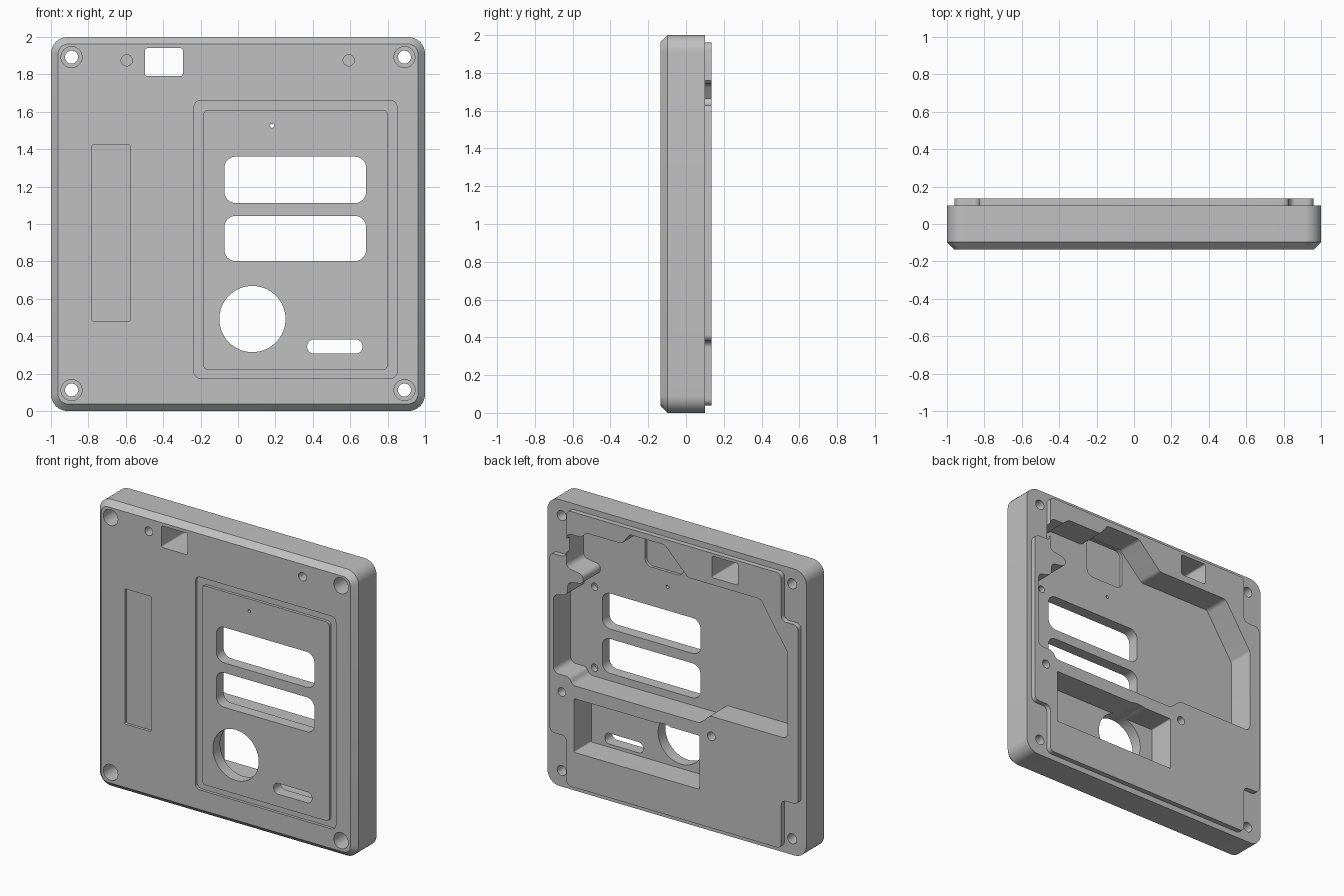
import bpy, bmesh, math
from mathutils import Vector

if "Cube" in bpy.data.objects:
    bpy.data.objects.remove(bpy.data.objects["Cube"])

FRONT, BACK, RIM, FLOOR = -0.135, 0.135, 0.10, -0.055

grey = bpy.data.materials.new("plain_grey")
grey.diffuse_color = (0.53, 0.53, 0.53, 1)
grey.use_nodes = True
grey.node_tree.nodes["Principled BSDF"].inputs["Base Color"].default_value = grey.diffuse_color


def rounded(points, radius, seg=8):
    """Outline in x,z with every corner replaced by an arc."""
    pts = [Vector(p) for p in points]
    out = []
    for i, p in enumerate(pts):
        a, b = pts[i - 1] - p, pts[(i + 1) % len(pts)] - p
        half = a.angle(b) / 2
        reach = min(radius / math.tan(half), 0.45 * min(a.length, b.length))
        r = reach * math.tan(half)
        a.normalize()
        b.normalize()
        centre = p + (a + b).normalized() * (r / math.sin(half))
        s, e = p + a * reach - centre, p + b * reach - centre
        a0 = math.atan2(s.y, s.x)
        sweep = (math.atan2(e.y, e.x) - a0 + math.pi) % (2 * math.pi) - math.pi
        for k in range(seg + 1):
            t = a0 + sweep * k / seg
            out.append((centre.x + r * math.cos(t), centre.y + r * math.sin(t)))
    return out


def box(x0, x1, z0, z1, radius):
    return rounded([(x0, z0), (x1, z0), (x1, z1), (x0, z1)], radius)


def circle(x, z, r, n=40):
    return [(x + r * math.cos(2 * math.pi * k / n),
             z + r * math.sin(2 * math.pi * k / n)) for k in range(n)]


def loft(name, layers):
    """Solid through matching outlines, each given as (y, outline)."""
    bm = bmesh.new()
    rings = [[bm.verts.new((x, y, z)) for x, z in o] for y, o in layers]
    for lo, hi in zip(rings, rings[1:]):
        for i in range(len(lo)):
            j = (i + 1) % len(lo)
            bm.faces.new((lo[i], lo[j], hi[j], hi[i]))
    bm.faces.new(rings[0])
    bm.faces.new(rings[-1])
    bmesh.ops.recalc_face_normals(bm, faces=bm.faces)
    me = bpy.data.meshes.new(name)
    bm.to_mesh(me)
    bm.free()
    me.materials.append(grey)
    ob = bpy.data.objects.new(name, me)
    bpy.context.collection.objects.link(ob)
    return ob


def combine(target, tool, operation="DIFFERENCE"):
    mod = target.modifiers.new("combine", "BOOLEAN")
    mod.operation, mod.solver, mod.object = operation, "EXACT", tool
    bpy.context.view_layer.objects.active = target
    bpy.ops.object.modifier_apply(modifier=mod.name)
    bpy.data.objects.remove(tool, do_unlink=True)


def cut(outline, y0, y1):
    combine(housing, loft("cutter", [(y0, outline), (y1, outline)]))


# Housing with chamfered front edge
full = box(-1, 1, 0, 2, 0.09)
housing = loft("housing", [(FRONT, box(-0.962, 0.962, 0.038, 1.962, 0.052)),
                           (FRONT + 0.038, full), (RIM, full)])

# Raised back lip, notched around the corner screws
w, n, lo, hi = 0.96, 0.83, 0.38, 1.63
lip = rounded([(-n, 0.04), (n, 0.04), (n, lo), (w, lo), (w, hi), (n, hi),
               (n, 1.96), (-n, 1.96), (-n, hi), (-w, hi), (-w, lo), (-n, lo)], 0.035)
combine(housing, loft("lip", [(0.0, lip), (BACK, lip)]), "UNION")

# Main back cavity with its stepped walls
cavity = rounded([(-0.88, 0.82), (-0.28, 0.82), (-0.2, 0.75), (0.78, 0.75),
                  (0.81, 0.80), (0.93, 0.80), (0.93, 1.34), (0.82, 1.37),
                  (0.82, 1.46), (0.70, 1.48), (0.70, 1.54), (0.83, 1.56),
                  (0.83, 1.80), (0.72, 1.80), (0.67, 1.84), (0.40, 1.84),
                  (0.34, 1.92), (0.07, 1.92), (0.0, 1.85), (-0.11, 1.74),
                  (-0.67, 1.74), (-0.88, 1.42)], 0.04, 6)
cut(cavity, FLOOR, 0.3)
# Shallow rounded pocket in the cavity floor
cut(box(0.055, 0.355, 1.63, 1.915, 0.05), FLOOR - 0.02, 0.05)
# Lower rectangular pocket
cut(box(-0.2, 0.77, 0.285, 0.66, 0.008), FLOOR, 0.3)

# Groove framing the front panel
groove = loft("groove", [(y, box(-0.235, 0.85, 0.175, 1.66, 0.035)) for y in (-0.3, FRONT + 0.02)])
panel = box(-0.185, 0.80, 0.22, 1.61, 0.025)
combine(groove, loft("panel", [(-0.4, panel), (0.0, panel)]))
combine(housing, groove)

# Front label recess
cut(box(-0.78, -0.578, 0.48, 1.424, 0.008), -0.3, FRONT + 0.02)

# Openings through the front
for outline in (box(-0.073, 0.685, 1.112, 1.36, 0.06),
                box(-0.073, 0.685, 0.802, 1.043, 0.06),
                box(0.37, 0.665, 0.307, 0.382, 0.034),
                box(-0.497, -0.295, 1.79, 1.94, 0.012),
                circle(0.077, 0.492, 0.177, 64),
                circle(0.182, 1.525, 0.011, 16)):
    cut(outline, -0.3, 0.3)

# Corner screw holes with counterbores
for x in (-0.89, 0.89):
    for z in (0.112, 1.892):
        cut(circle(x, z, 0.035), -0.3, 0.3)
        cut(circle(x, z, 0.056), -0.3, 0.0)

# Blind holes: front pins, back bosses, cavity floor
for x in (-0.595, 0.592):
    cut(circle(x, 1.875, 0.03, 32), -0.3, FRONT + 0.1)
for x in (-0.29, 0.865):
    cut(circle(x, 0.68, 0.03, 32), 0.0, 0.3)
for z in (0.81, 1.375):
    cut(circle(0.745, z, 0.025, 32), FLOOR - 0.04, 0.05)

bpy.ops.object.select_all(action="DESELECT")
housing.select_set(True)
bpy.context.view_layer.objects.active = housing
bpy.ops.object.shade_smooth_by_angle(angle=math.radians(30))
